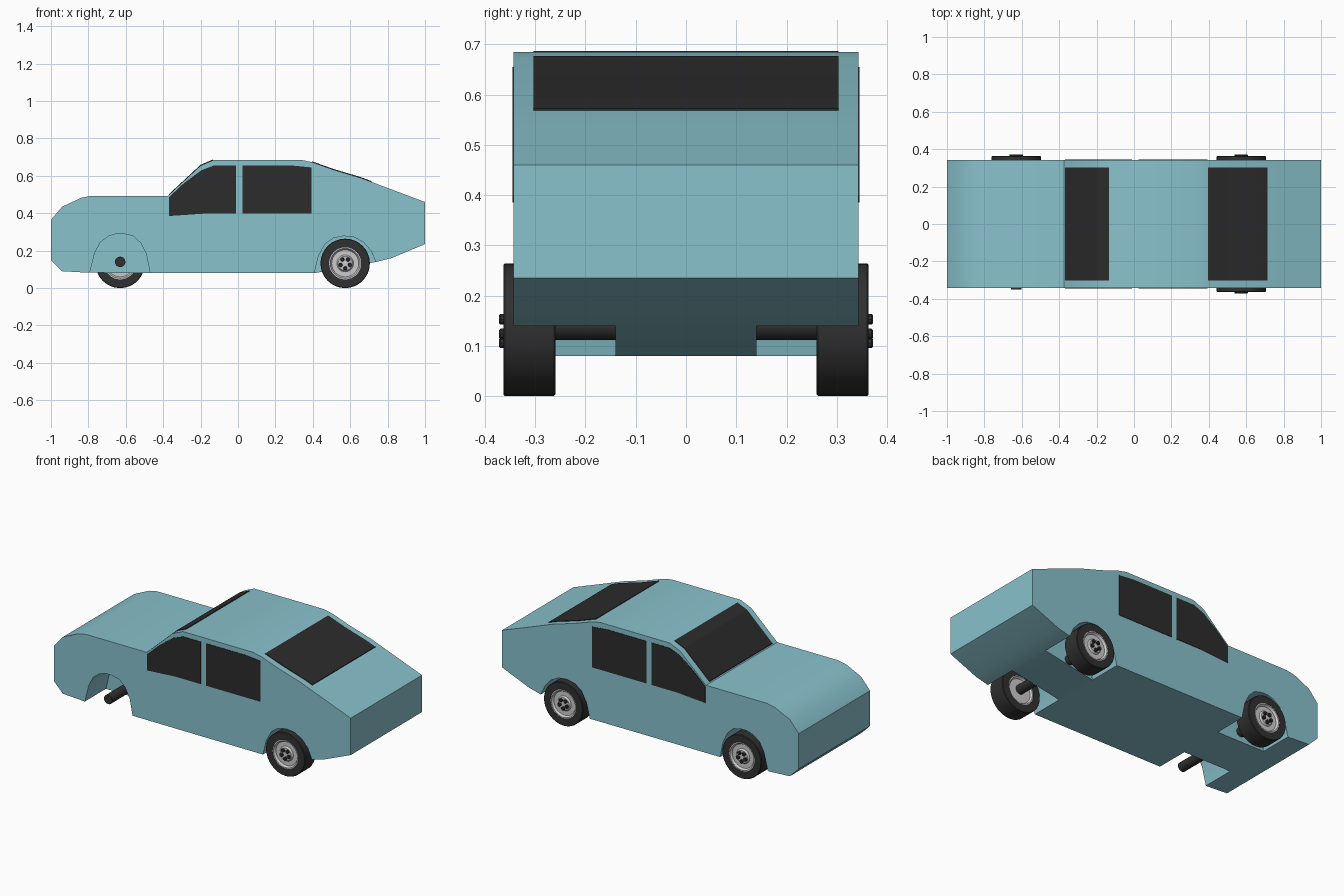
import bpy, bmesh, math

if "Cube" in bpy.data.objects:
    bpy.data.objects.remove(bpy.data.objects["Cube"])

def material(name, rgb):
    m = bpy.data.materials.new(name)
    m.diffuse_color = (*rgb, 1)
    m.use_nodes = True
    m.node_tree.nodes["Principled BSDF"].inputs["Base Color"].default_value = m.diffuse_color
    return m

TEAL = material("teal_paint", (0.25, 0.54, 0.61))
GLASS = material("dark_glass", (0.025, 0.025, 0.025))
RUBBER = material("rubber", (0.03, 0.03, 0.03))

def finish(name, bm, mat=None):
    bmesh.ops.recalc_face_normals(bm, faces=bm.faces)
    me = bpy.data.meshes.new(name)
    bm.to_mesh(me)
    bm.free()
    ob = bpy.data.objects.new(name, me)
    bpy.context.collection.objects.link(ob)
    if mat:
        me.materials.append(mat)
    return ob

def activate(ob):
    bpy.ops.object.select_all(action='DESELECT')
    ob.select_set(True)
    bpy.context.view_layer.objects.active = ob

def smooth(ob):
    activate(ob)
    bpy.ops.object.shade_smooth_by_angle(angle=math.radians(30))

def prism(name, profile, y0, y1, mat=None):
    """Side profile (x, z) extruded across y."""
    bm = bmesh.new()
    face = bm.faces.new([bm.verts.new((x, y0, z)) for x, z in profile])
    new = bmesh.ops.extrude_face_region(bm, geom=[face])["geom"]
    bmesh.ops.translate(bm, vec=(0, y1 - y0, 0),
                        verts=[v for v in new if isinstance(v, bmesh.types.BMVert)])
    return finish(name, bm, mat)

def lathe(name, profile, x, z, side, mat=None, n=32):
    """Profile (radius, y) turned round an axle parallel to y."""
    bm = bmesh.new()
    rings = []
    for r, y in profile:
        if r == 0:
            rings.append([bm.verts.new((x, side * y, z))] * n)
        else:
            rings.append([bm.verts.new((x + r * math.cos(math.tau * i / n), side * y,
                                        z + r * math.sin(math.tau * i / n))) for i in range(n)])
    closed = profile[0][0] > 0
    for k in range(len(rings) if closed else len(rings) - 1):
        a, b = rings[k], rings[(k + 1) % len(rings)]
        for i in range(n):
            j = (i + 1) % n
            bm.faces.new(dict.fromkeys((a[i], a[j], b[j], b[i])))
    ob = finish(name, bm, mat)
    smooth(ob)
    return ob

# Body shell
W = 0.343
body = prism("body", [
    (-1, 0.15), (-1, 0.365), (-0.94, 0.435), (-0.84, 0.482), (-0.785, 0.493), (-0.375, 0.493),
    (-0.2, 0.655), (-0.13, 0.685), (0.34, 0.685), (0.40, 0.672), (0.51, 0.633), (0.66, 0.588),
    (0.80, 0.535), (1, 0.46), (1, 0.235), (0.82, 0.16), (0.74, 0.14), (0.41, 0.08),
    (-0.8, 0.082), (-0.94, 0.09)], -W, W, TEAL)

# Wheel arch pockets
FRONT_ARCH = [(-0.81, 0), (-0.79, 0.09), (-0.765, 0.19), (-0.735, 0.245), (-0.69, 0.278),
              (-0.65, 0.29), (-0.61, 0.29), (-0.56, 0.278), (-0.52, 0.24), (-0.49, 0.18),
              (-0.47, 0.08), (-0.455, 0)]
REAR_ARCH = [(0.39, 0), (0.408, 0.08), (0.43, 0.17), (0.465, 0.235), (0.51, 0.267), (0.565, 0.278),
             (0.62, 0.272), (0.67, 0.245), (0.71, 0.20), (0.742, 0.13), (0.78, 0)]
for arch in (FRONT_ARCH, REAR_ARCH):
    for side in (-1, 1):
        cutter = prism("arch_cutter", arch, side * 0.14, side * 0.5, TEAL)
        cutter.hide_render = True
        mod = body.modifiers.new("arch", 'BOOLEAN')
        mod.operation, mod.solver, mod.object = 'DIFFERENCE', 'EXACT', cutter
        activate(body)
        bpy.ops.object.modifier_apply(modifier=mod.name)
        bpy.data.objects.remove(cutter)
smooth(body)

# Side windows
FRONT_WINDOW = [(-0.37, 0.385), (-0.18, 0.398), (-0.01, 0.398), (-0.01, 0.655), (-0.13, 0.655),
                (-0.195, 0.63), (-0.29, 0.56), (-0.37, 0.485)]
REAR_WINDOW = [(0.025, 0.398), (0.393, 0.398), (0.393, 0.645), (0.29, 0.655), (0.025, 0.655)]
for side in (-1, 1):
    prism("front_side_window", FRONT_WINDOW, side * 0.335, side * 0.3455, GLASS)
    prism("rear_side_window", REAR_WINDOW, side * 0.335, side * 0.3455, GLASS)

# Windscreen and rear window follow the body profile
def glass_strip(name, line):
    outline = [(x, z + 0.004) for x, z in line] + [(x, z - 0.006) for x, z in reversed(line)]
    prism(name, outline, -0.303, 0.303, GLASS)

glass_strip("windscreen", [(-0.37, 0.4976), (-0.2, 0.655), (-0.135, 0.683)])
glass_strip("rear_window", [(0.395, 0.673), (0.40, 0.672), (0.51, 0.633), (0.66, 0.588), (0.713, 0.568)])

# Wheels: the front wheel on the near side is missing, only its axle shows
R = 0.132
TYRE = [(0.086, 0.26), (0.129, 0.26), (R, 0.263), (R, 0.36), (0.129, 0.363), (0.086, 0.363)]
RIM = [(0, 0.272), (0.072, 0.272), (0.08, 0.262), (0.088, 0.262), (0.088, 0.362), (0.08, 0.362),
       (0.072, 0.35), (0.045, 0.35), (0.038, 0.36), (0, 0.36)]
for x, end in ((-0.63, "front"), (0.573, "rear")):
    for side in (-1, 1):
        lathe(end + "_axle", [(0, 0.12), (0.028, 0.12), (0.028, 0.35), (0, 0.35)],
              x, 0.14, side, RUBBER, 20)
        if end == "front" and side == -1:
            continue
        lathe(end + "_tyre", TYRE, x, R, side, RUBBER)
        lathe(end + "_rim", RIM, x, R, side)
        for i in range(5):
            a = math.tau * (i / 5 - 0.25)
            lathe("wheel_bolt", [(0, 0.35), (0.011, 0.35), (0.011, 0.369), (0.008, 0.372), (0, 0.372)],
                  x + 0.026 * math.cos(a), R + 0.026 * math.sin(a), side, RUBBER, 10)
